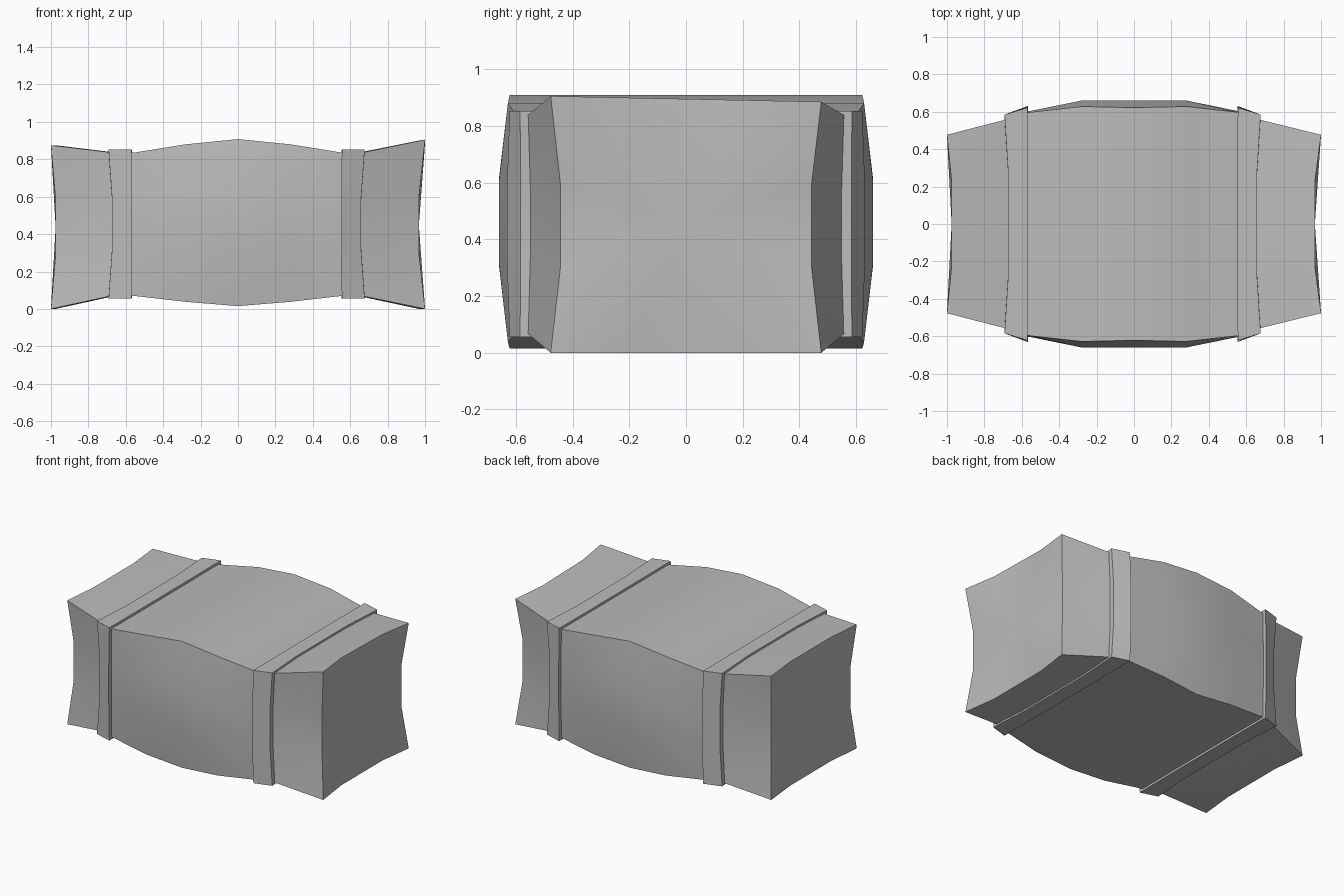
import bpy, bmesh, math

cube = bpy.data.objects.get("Cube")
if cube:
    bpy.data.objects.remove(cube, do_unlink=True)

grey = bpy.data.materials.new("plain_grey")
grey.use_nodes = True
colour = (0.5, 0.5, 0.5, 1)
grey.diffuse_color = colour
grey.node_tree.nodes["Principled BSDF"].inputs["Base Color"].default_value = colour


def section(x, x_mid, y, y_mid, low, high, slope=0):
    """Boxy ring whose sides may bow; the top may slope from front to back."""
    third = (high - low) / 3
    inner = y * 0.48
    ring = [(x, -y, low), (x_mid, -inner, low), (x_mid, inner, low), (x, y, low),
            (x_mid, y_mid, low + third), (x_mid, y_mid, high - third),
            (x, y, high), (x_mid, inner, high), (x_mid, -inner, high), (x, -y, high),
            (x_mid, -y_mid, high - third), (x_mid, -y_mid, low + third)]
    return [(a, b, c - (slope * b / y if c == high else 0)) for a, b, c in ring]


def loft(name, rings, angle=30):
    bm = bmesh.new()
    loops = [[bm.verts.new(p) for p in ring] for ring in rings]
    n = len(loops[0])
    for a, b in zip(loops, loops[1:]):
        for i in range(n):
            j = (i + 1) % n
            bm.faces.new((a[i], a[j], b[j], b[i]))
    # close both ends with a fan
    for loop in (loops[0], loops[-1]):
        middle = [sum(v.co[k] for v in loop) / n for k in range(3)]
        middle[0] = loop[1].co.x
        hub = bm.verts.new(middle)
        for i in range(n):
            bm.faces.new((loop[i], loop[(i + 1) % n], hub))
    bmesh.ops.recalc_face_normals(bm, faces=bm.faces)
    mesh = bpy.data.meshes.new(name)
    bm.to_mesh(mesh)
    bm.free()
    mesh.materials.append(grey)
    obj = bpy.data.objects.new(name, mesh)
    bpy.context.collection.objects.link(obj)
    bpy.ops.object.select_all(action='DESELECT')
    obj.select_set(True)
    bpy.context.view_layer.objects.active = obj
    bpy.ops.object.shade_smooth_by_angle(angle=math.radians(angle))
    return obj


# Bulging middle
waist = (0.597, 0.603, 0.07, 0.835)
swell = (0.628, 0.66, 0.038, 0.88)
crown = (0.622, 0.66, 0.015, 0.908)
loft("body", [section(x, x, *size) for x, size in
              ((-0.6, waist), (-0.56, waist), (-0.28, swell), (0, crown),
               (0.28, swell), (0.56, waist), (0.6, waist))])

# Flared ends and the straps that pinch them
for name, side, shift, tip, tip_mid, top, slope in (
        ("right", -1, 0, 1.0, 0.975, 0.875, 0), ("left", 1, -0.015, 1.0, 0.967, 0.895, 0.01)):
    loft(name + "_end", [
        section(side * 0.62, side * 0.62, 0.57, 0.565, 0.082, 0.825),
        section(side * (0.69 + shift), side * (0.67 + shift), 0.557, 0.55, 0.067, 0.838),
        section(side * tip, side * tip_mid, 0.477, 0.443, 0, top, slope)])
    loft(name + "_strap", [
        section(side * (0.57 + shift), side * (0.568 + shift), 0.622, 0.631, 0.055, 0.852),
        section(side * (0.692 + shift), side * (0.673 + shift), 0.585, 0.583, 0.055, 0.852)])
